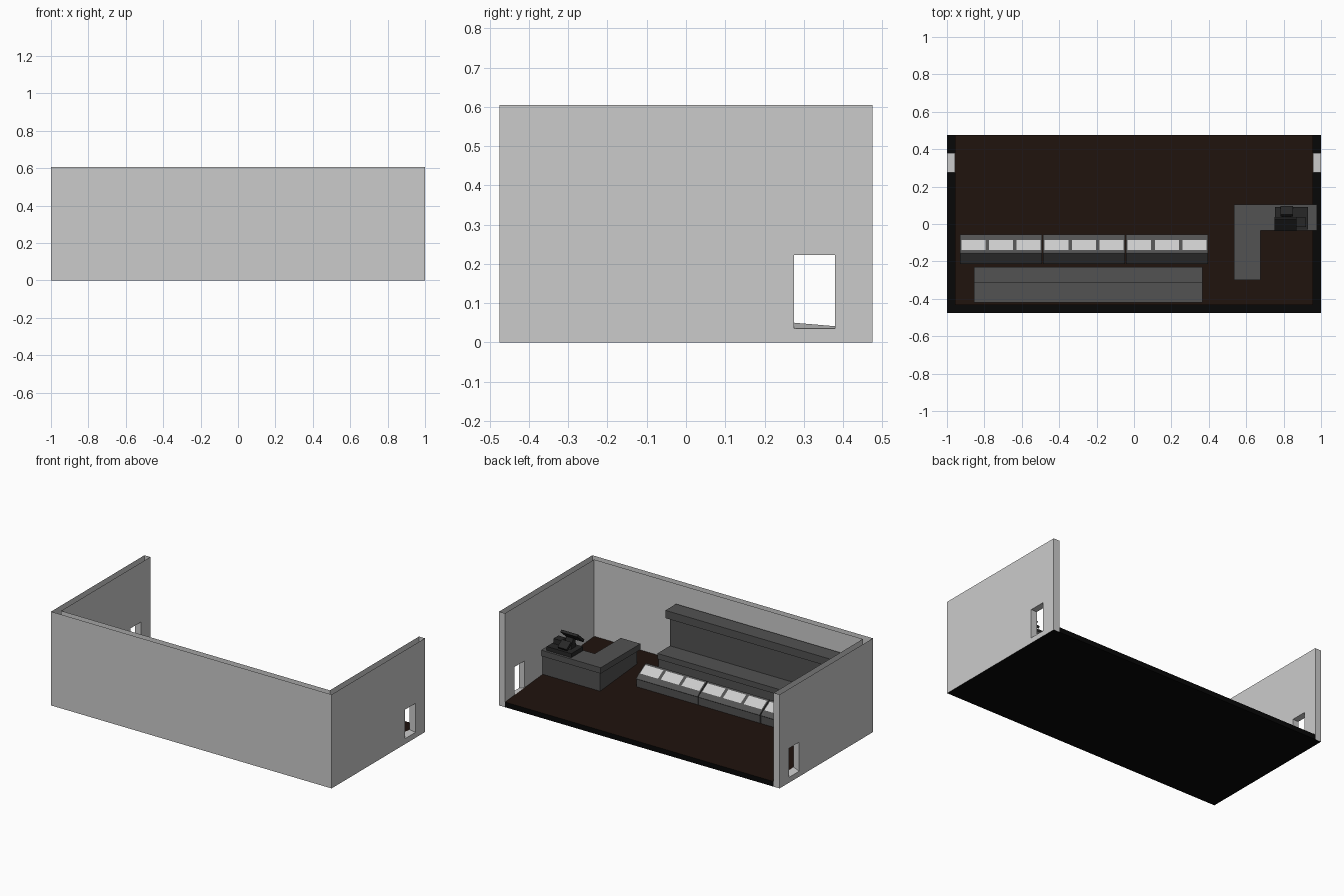
import bpy, bmesh, math
from mathutils import Matrix

if "Cube" in bpy.data.objects:
    bpy.data.objects.remove(bpy.data.objects["Cube"])


def mat(name, c):
    m = bpy.data.materials.new(name)
    m.diffuse_color = (*c, 1)
    m.use_nodes = True
    m.node_tree.nodes["Principled BSDF"].inputs["Base Color"].default_value = m.diffuse_color
    return m


BLACK = mat("black", (0.002, 0.002, 0.002))
BROWN = mat("dark_brown", (0.013, 0.006, 0.004))
DARK = mat("dark_grey", (0.085, 0.085, 0.085))
COAL = mat("charcoal", (0.02, 0.02, 0.02))


def mesh(name, verts, faces, *mats):
    me = bpy.data.meshes.new(name)
    me.from_pydata(verts, [], faces)
    bm = bmesh.new()
    bm.from_mesh(me)
    bmesh.ops.remove_doubles(bm, verts=bm.verts, dist=1e-5)
    bmesh.ops.recalc_face_normals(bm, faces=bm.faces)
    bm.to_mesh(me)
    bm.free()
    for m in mats:
        me.materials.append(m)
    ob = bpy.data.objects.new(name, me)
    bpy.context.collection.objects.link(ob)
    return ob


def prism(name, yz, x0, x1, *mats):
    """Extrude a y/z profile along x."""
    n = len(yz)
    v = [(x, y, z) for x in (x0, x1) for y, z in yz]
    f = [tuple(range(n)), tuple(range(2 * n - 1, n - 1, -1))]
    f += [(i, (i + 1) % n, n + (i + 1) % n, n + i) for i in range(n)]
    return mesh(name, v, f, *mats)


def box(name, x0, x1, y0, y1, z0, z1, m=DARK):
    return prism(name, [(y0, z0), (y1, z0), (y1, z1), (y0, z1)], x0, x1, m)


def slab_l(name, inset, z0, z1):
    """L-shaped counter layer, far arm running into the side wall."""
    a, b = 0.535 + inset, 0.105 - inset
    c, d, e = 0.675 - inset, -0.035 + inset, -0.30 + inset
    pts = [(a, b), (0.978, b), (0.978, d), (c, d), (c, e), (a, e)]
    v = [(x, y, z) for z in (z0, z1) for x, y in pts]
    f = [tuple(range(6)), tuple(range(6, 12))]
    f += [(i, (i + 1) % 6, 6 + (i + 1) % 6, 6 + i) for i in range(6)]
    mesh(name, v, f, DARK)


X, Y, H, T = 1.0, 0.475, 0.605, 0.042


def floor_z(y):
    return 0.033 + 0.085 * (Y - y)


# Hollow walls, open along the top, with a door in each side
D0, D1, DT = 0.275, 0.38, 0.222
for side, s in (("right", 1), ("left", -1)):
    def skin(x, y0, h0, h1):
        return [(s * x, y, z) for y, z in
                ((y0, 0), (Y, 0), (Y, H), (y0, H), (D0, h0), (D1, h1), (D1, DT), (D0, DT))]
    v = skin(X, -Y, 0.035, 0.035) + skin(X - T, -Y + T, floor_z(D0), floor_z(D1))
    f = []
    for i in range(4):
        j = (i + 1) % 4
        f += [(i, j, j + 4, i + 4), (i + 8, j + 8, j + 12, i + 12),
              (i + 4, j + 4, j + 12, i + 12)]
    f.append((1, 2, 10, 9))
    mesh(side + "_wall", v, f)
a, b = -Y, -Y + T
mesh("front_wall", [(-X, a, 0), (X, a, 0), (X, a, H), (-X, a, H),
                    (-X + T, b, 0), (X - T, b, 0), (X - T, b, H), (-X + T, b, H)],
     [(0, 1, 2, 3), (4, 5, 6, 7)])

# Base sheet and gently sloping floor
mesh("base", [(-X, -Y, 0), (X, -Y, 0), (X, Y, 0), (-X, Y, 0)], [(0, 1, 2, 3)], BLACK)
fl = prism("floor", [(b, 0.001), (Y, 0.001), (Y, floor_z(Y)), (b, floor_z(b))],
           -X + T, X - T, BLACK, BROWN)
for p in fl.data.polygons:
    p.material_index = int(p.normal.z > 0.5)

# Display cases with three sloped panes each
case = [(-0.06, 0.07), (-0.06, 0.128), (-0.055, 0.132), (-0.075, 0.148),
        (-0.148, 0.193), (-0.158, 0.193), (-0.215, 0.135), (-0.215, 0.08)]
for k in range(3):
    x0 = -0.93 + k * 0.4435
    prism(f"display_case_{k+1}", case, x0, x0 + 0.438, DARK)
    for j in range(3):
        p0 = x0 + 0.008 + j * 0.1475
        v = [(x, y, 0.148 + (-0.075 - y) * 0.616 + 0.002)
             for x, y in ((p0, -0.085), (p0 + 0.127, -0.085), (p0 + 0.127, -0.14), (p0, -0.14))]
        mesh(f"case_window_{k+1}_{j+1}", v, [(0, 1, 2, 3)])

# Rear work unit: worktop, back panel and top canopy in one profile
prism("back_unit", [(-0.42, 0.09), (-0.24, 0.09), (-0.24, 0.20), (-0.23, 0.20), (-0.23, 0.236),
                    (-0.358, 0.236), (-0.358, 0.432), (-0.312, 0.432), (-0.312, 0.482),
                    (-0.42, 0.482)], -0.855, 0.365, DARK)

# L-shaped service counter
slab_l("counter_body", 0.014, 0.06, 0.19)
slab_l("counter_top", 0.0, 0.188, 0.226)

# Cash register
box("register_base", 0.755, 0.93, -0.03, 0.09, 0.226, 0.252, COAL)
box("register_printer", 0.865, 0.92, -0.015, 0.035, 0.252, 0.285, COAL)
prism("register_stand", [(-0.01, 0.252), (0.045, 0.252), (0.02, 0.315), (0.0, 0.305)],
      0.79, 0.84, COAL)
for name, w, d, loc, ang in (("register_screen", 0.12, 0.085, (0.81, 0.0, 0.318), 42),
                             ("customer_display", 0.065, 0.055, (0.817, 0.068, 0.282), -35)):
    ob = box(name, -w / 2, w / 2, -d / 2, d / 2, -0.008, 0.008, COAL)
    ob.matrix_world = Matrix.Translation(loc) @ Matrix.Rotation(math.radians(ang), 4, 'X')
box("display_post", 0.805, 0.83, 0.055, 0.075, 0.252, 0.28, COAL)
